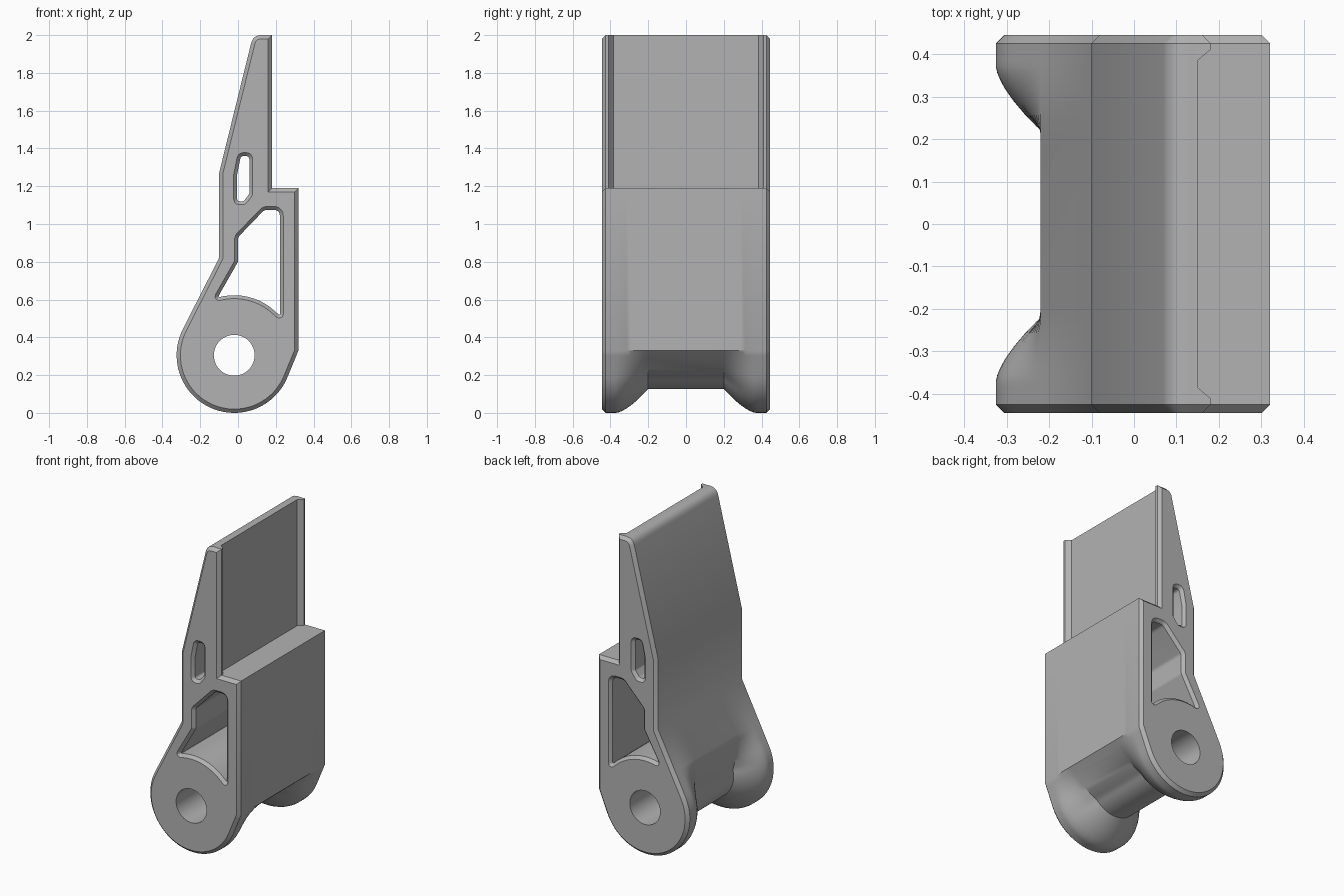
import bpy, bmesh, math
from mathutils import Vector

cube = bpy.data.objects.get("Cube")
if cube:
    bpy.data.objects.remove(cube, do_unlink=True)

HUB = Vector((-0.02, 0.305))
HUB_R, CORE_R, BORE_R = 0.305, 0.178, 0.108
END, CH = 0.445, 0.02


def polar(r, deg):
    a = math.radians(deg)
    return HUB + Vector((math.cos(a), math.sin(a))) * r


def rounded(points, radius, steps=5):
    """Replace each corner with a small curve."""
    pts = [Vector(p) for p in points]
    out = []
    for i, p in enumerate(pts):
        a, b = pts[i - 1] - p, pts[(i + 1) % len(pts)] - p
        half = a.angle(b) / 2
        t = min(radius / math.tan(half), 0.45 * a.length, 0.45 * b.length)
        if half > 1.4 or t < 0.002:
            out.append(p)
            continue
        s, e = p + a.normalized() * t, p + b.normalized() * t
        for k in range(steps + 1):
            u = k / steps
            out.append(s * (1 - u) ** 2 + p * 2 * u * (1 - u) + e * u * u)
    return out


def offset(pts, dist):
    """Grow (positive) or shrink a closed outline with mitred corners."""
    n = len(pts)
    area = sum(pts[i - 1].x * pts[i].y - pts[i].x * pts[i - 1].y for i in range(n))
    sign = 1 if area > 0 else -1
    out = []
    for i, p in enumerate(pts):
        d1 = (p - pts[i - 1]).normalized()
        d2 = (pts[(i + 1) % n] - p).normalized()
        n1 = Vector((d1.y, -d1.x)) * sign
        n2 = Vector((d2.y, -d2.x)) * sign
        out.append(p + (n1 + n2) * dist / max(0.3, 1 + n1.dot(n2)))
    return out


def loft(name, sections):
    """Skin matching outlines placed along y, with flat end caps."""
    bm = bmesh.new()
    rings = [[bm.verts.new((p.x, y, p.y)) for p in pts] for y, pts in sections]
    n = len(rings[0])
    for r, s in zip(rings, rings[1:]):
        for i in range(n):
            j = (i + 1) % n
            bm.faces.new((r[i], r[j], s[j], s[i]))
    bm.faces.new(rings[0])
    bm.faces.new(rings[-1])
    bmesh.ops.recalc_face_normals(bm, faces=bm.faces)
    mesh = bpy.data.meshes.new(name)
    bm.to_mesh(mesh)
    bm.free()
    obj = bpy.data.objects.new(name, mesh)
    bpy.context.collection.objects.link(obj)
    return obj


# Upper outline: wall, tapered blade with rounded tip, step
tip = rounded([(-0.10, 1.27), (0.08, 2.0), (0.18, 2.0)], 0.075, 8)
tip = [p for p in tip if p.y > 1.8 and p.x < 0.15]
upper = [Vector((-0.10, 0.82)), Vector((-0.10, 1.27))] + tip
blade = len(upper)
upper += [Vector(p) for p in ((0.18, 2.0), (0.18, 1.19), (0.32, 1.19))]

# Lower outline: right tangent, hub arc, left tangent
A0, A1 = -22.4, -207
right_top, left_top = Vector((0.32, 0.33)), Vector((-0.22, 0.585))
arc = [polar(HUB_R, A0 + (A1 - A0) * k / 40) for k in range(41)]
lower = [right_top.lerp(arc[0], k / 5) for k in range(5)]
lower += arc + [arc[-1].lerp(left_top, k / 5) for k in range(1, 6)]


def waist(p):
    """Point of the narrow core matching a point of the full hub."""
    v = p - HUB
    a = math.degrees(math.atan2(v.y, v.x))
    a = a - 360 if a > 90 else a
    w = max(0, 1 - (4.2 - a) / 48, 1 - (a + 234.5) / 42)
    r = CORE_R + (v.length - CORE_R) * min(1, w) ** 1.4
    return HUB + v.normalized() * r


def section(y):
    d = abs(y)
    s = min(1, max(0, (d - 0.2) / 0.17))
    t = 1 - (1 - s) ** 1.5
    pts = [p.copy() for p in upper]
    if d < 0.4:  # recessed blade face between the two lips
        pts[blade].x = pts[blade + 1].x = 0.15
    pts += [waist(p).lerp(p, t) for p in lower]
    return y, (offset(pts, -CH) if d == END else pts)


half = [END, END - CH, 0.41, 0.385, 0.37, 0.355, 0.335, 0.315, 0.29, 0.26, 0.23, 0.2]
body = loft("bracket_body", [section(y) for y in [-h for h in half] + half[::-1]])

# Through openings with chamfered rims
window = [(0.0, 0.80), (0.0, 0.93), (0.14, 1.075), (0.222, 1.075), (0.222, 0.515)]
window += [polar(0.318, 46 + 6 * k) for k in range(11)]
slot = [(-0.005, 1.12), (-0.005, 1.26), (0.015, 1.36), (0.06, 1.36), (0.06, 1.16), (0.03, 1.12)]
cutters = []
for name, pts in (("window_cutter", rounded(window, 0.035)), ("slot_cutter", rounded(slot, 0.02))):
    wide = offset(pts, 0.028)
    e, f = END + 0.01, END - 0.018
    cutters.append(loft(name, [(-e, wide), (-f, pts), (f, pts), (e, wide)]))
bore = [polar(BORE_R, 7.5 * k) for k in range(48)]
cutters.append(loft("bore_cutter", [(-0.6, bore), (0.6, bore)]))

bpy.ops.object.select_all(action="DESELECT")
bpy.context.view_layer.objects.active = body
body.select_set(True)
for c in cutters:
    c.hide_render = True
    mod = body.modifiers.new(c.name, "BOOLEAN")
    mod.operation, mod.solver, mod.object = "DIFFERENCE", "EXACT", c
    bpy.ops.object.modifier_apply(modifier=mod.name)
    bpy.data.objects.remove(c, do_unlink=True)

# Single plain grey
grey = bpy.data.materials.new("plain_grey")
grey.use_nodes = True
color = (0.45, 0.45, 0.45, 1)
grey.diffuse_color = color
grey.node_tree.nodes["Principled BSDF"].inputs["Base Color"].default_value = color
body.data.materials.clear()
body.data.materials.append(grey)
bpy.ops.object.shade_smooth_by_angle(angle=math.radians(28))
